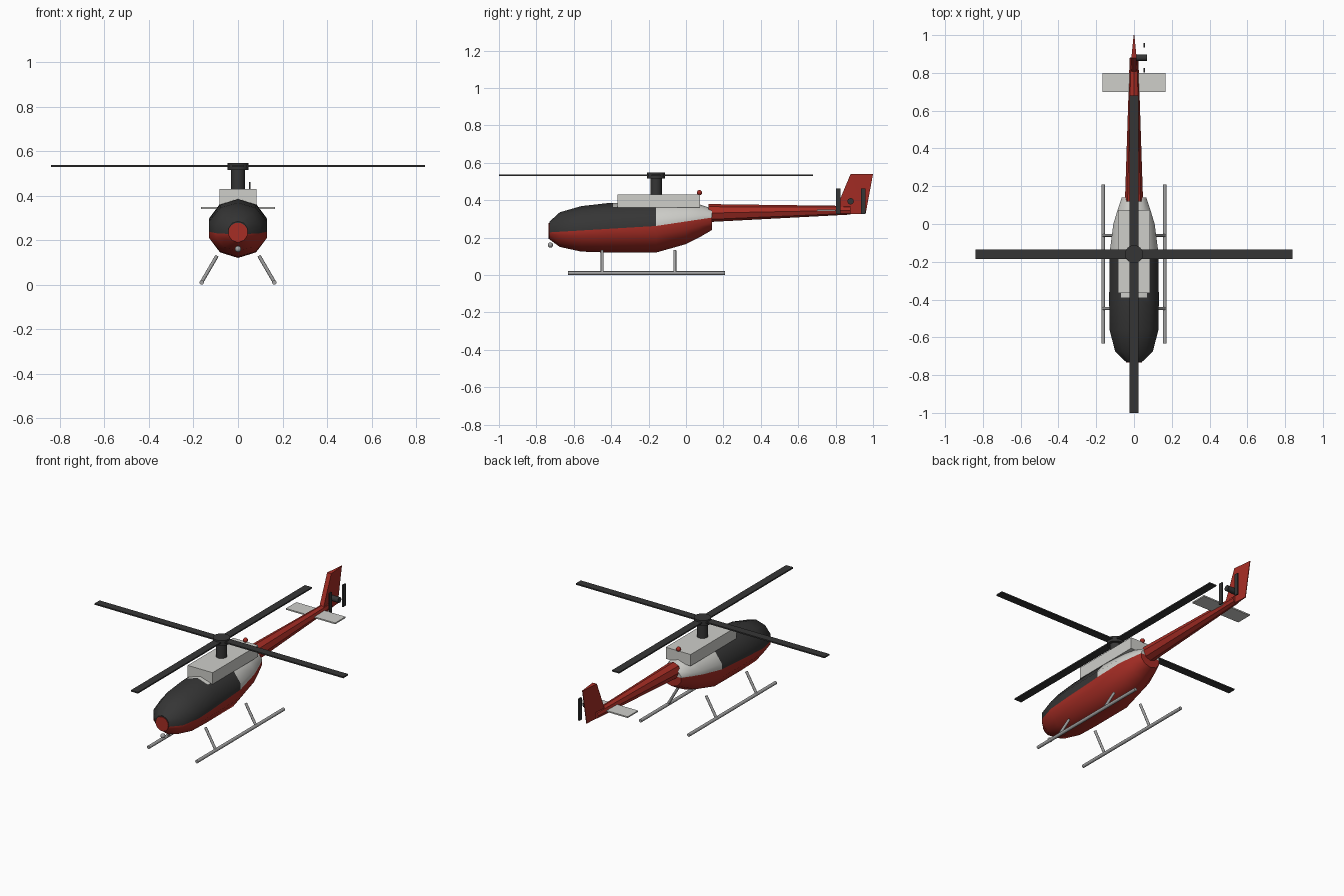
import bpy, bmesh, math
from mathutils import Vector

if "Cube" in bpy.data.objects:
    bpy.data.objects.remove(bpy.data.objects["Cube"], do_unlink=True)


def material(name, rgb):
    m = bpy.data.materials.new(name)
    m.use_nodes = True
    m.diffuse_color = (*rgb, 1)
    m.node_tree.nodes["Principled BSDF"].inputs["Base Color"].default_value = (*rgb, 1)
    return m


red = material("red paint", (0.38, 0.026, 0.018))
dark = material("dark grey", (0.036, 0.036, 0.036))
white = material("off white", (0.62, 0.62, 0.59))
metal = material("metal grey", (0.36, 0.36, 0.36))


def finish(name, bm, mats, smooth=0):
    bmesh.ops.recalc_face_normals(bm, faces=bm.faces[:])
    mesh = bpy.data.meshes.new(name)
    bm.to_mesh(mesh)
    bm.free()
    ob = bpy.data.objects.new(name, mesh)
    bpy.context.collection.objects.link(ob)
    for m in mats:
        mesh.materials.append(m)
    if smooth:
        bpy.ops.object.select_all(action='DESELECT')
        ob.select_set(True)
        bpy.context.view_layer.objects.active = ob
        bpy.ops.object.shade_smooth_by_angle(angle=math.radians(smooth))
    return ob


def box(name, low, high, mat):
    bm = bmesh.new()
    low, high = Vector(low), Vector(high)
    bmesh.ops.create_cube(bm, size=1)
    for v in bm.verts:
        v.co = (low + high) / 2 + v.co * (high - low)
    return finish(name, bm, [mat])


def rod(name, start, end, r1, mat, r2=None, sides=16, smooth=40):
    bm = bmesh.new()
    start, end = Vector(start), Vector(end)
    axis = end - start
    bmesh.ops.create_cone(bm, cap_ends=True, segments=sides, radius1=r1,
                          radius2=r1 if r2 is None else r2, depth=axis.length)
    turn = axis.to_track_quat('Z', 'Y')
    for v in bm.verts:
        v.co = turn @ v.co + (start + end) / 2
    return finish(name, bm, [mat], smooth)


def ball(name, centre, radius, mat):
    bm = bmesh.new()
    bmesh.ops.create_uvsphere(bm, u_segments=16, v_segments=10, radius=radius)
    bmesh.ops.translate(bm, verts=bm.verts[:], vec=centre)
    return finish(name, bm, [mat], 60)


def cut(bm, point, normal, keep=lambda c: True):
    faces = [f for f in bm.faces if keep(f.calc_center_median())]
    geom = set(faces)
    for f in faces:
        geom.update(f.edges, f.verts)
    bmesh.ops.bisect_plane(bm, geom=list(geom), plane_co=point, plane_no=normal)


# Fuselage: ten-sided loft of y, bottom, top, half width
SIDES = 10
STATIONS = [(-0.73, 0.19, 0.285, 0.045), (-0.675, 0.15, 0.335, 0.105),
            (-0.56, 0.125, 0.368, 0.136), (-0.42, 0.12, 0.384, 0.138),
            (-0.16, 0.12, 0.39, 0.137), (0, 0.165, 0.387, 0.115),
            (0.07, 0.2, 0.378, 0.093), (0.14, 0.241, 0.355, 0.068)]
bm = bmesh.new()
rings = []
for y, bottom, top, half in STATIONS:
    ring = []
    for i in range(SIDES):
        a = math.tau * i / SIDES
        z = (bottom + top) / 2 + math.cos(a) * (top - bottom) / 2
        ring.append(bm.verts.new((half * math.sin(a), y, z)))
    rings.append(ring)
for a, b in zip(rings, rings[1:]):
    for i in range(SIDES):
        j = (i + 1) % SIDES
        bm.faces.new((a[i], a[j], b[j], b[i]))
bm.faces.new(rings[0])
bm.faces.new(rings[-1])

# Paint scheme: red belly, dark canopy, white rear cowl and roof patch
SPLIT, PATCH_Y, PATCH_X = -0.16, -0.39, 0.07


def belly_line(y):
    return 0.262 + (y - SPLIT) * (0.06 if y < SPLIT else 0.15)


cut(bm, (0, SPLIT, 0.262), (0, -0.06, 1), lambda c: c.y < SPLIT)
cut(bm, (0, SPLIT, 0.262), (0, -0.15, 1), lambda c: c.y > SPLIT)
cut(bm, (0, PATCH_Y, 0), (0, 1, 0), lambda c: c.z > 0.3)
for side in (-1, 1):
    cut(bm, (side * PATCH_X, 0, 0), (1, 0, 0),
        lambda c: c.z > 0.3 and PATCH_Y < c.y < SPLIT)
for f in bm.faces:
    c = f.calc_center_median()
    if c.z < belly_line(c.y):
        f.material_index = 0
    elif c.y > SPLIT or (c.y > PATCH_Y and abs(c.x) < PATCH_X):
        f.material_index = 2
    else:
        f.material_index = 1
finish("fuselage", bm, [red, dark, white], 40)

rod("nose_cap", (0, -0.734, 0.235), (0, -0.727, 0.235), 0.043, red, sides=24)
ball("nose_lamp", (0, -0.725, 0.16), 0.014, metal)
box("engine_cowl", (-0.084, -0.365, 0.36), (0.084, 0.075, 0.43), white)
ball("beacon", (0, 0.072, 0.44), 0.014, red)

# Main rotor
RY = -0.16
rod("rotor_mast", (0, RY, 0.40), (0, RY, 0.53), 0.031, dark)
rod("rotor_hub", (0, RY, 0.515), (0, RY, 0.547), 0.048, dark)
box("rotor_blade_pair_long", (-0.024, RY - 0.84, 0.529), (0.024, RY + 0.84, 0.537), dark)
box("rotor_blade_pair_cross", (-0.84, RY - 0.024, 0.529), (0.84, RY + 0.024, 0.537), dark)

# Tail boom, stabiliser and wedge-shaped fin
rod("tail_boom", (0, 0.12, 0.331), (0, 0.88, 0.346), 0.048, red, r2=0.023, sides=8, smooth=0)
box("stabiliser", (-0.166, 0.70, 0.341), (0.166, 0.80, 0.349), white)
bm = bmesh.new()
front = [bm.verts.new((x, y, z)) for y, z in ((0.79, 0.325), (0.88, 0.54)) for x in (-0.014, 0.014)]
rear = [bm.verts.new((x, y, z)) for y, z in ((0.96, 0.325), (1.0, 0.54)) for x in (-0.002, 0.002)]
bmesh.ops.convex_hull(bm, input=front + rear)
finish("tail_fin", bm, [red])

# Tail rotor on the left side
TY, TZ = 0.88, 0.394
rod("tail_rotor_hub", (0.01, TY, TZ), (0.07, TY, TZ), 0.017, dark)
for name, off in (("front", -0.067), ("rear", 0.067)):
    box("tail_rotor_blade_" + name, (0.049, TY + off - 0.012, TZ - 0.067),
        (0.057, TY + off + 0.012, TZ + 0.067), dark)

# Landing gear
for side, sx in (("left", 1), ("right", -1)):
    rod(side + "_skid", (sx * 0.163, -0.632, 0.01), (sx * 0.163, 0.208, 0.01), 0.01, metal, sides=12)
    for end, y in (("front", -0.448), ("rear", -0.06)):
        rod(f"{side}_{end}_strut", (sx * 0.163, y, 0.012), (sx * 0.094, y, 0.13), 0.008, metal, sides=12)
